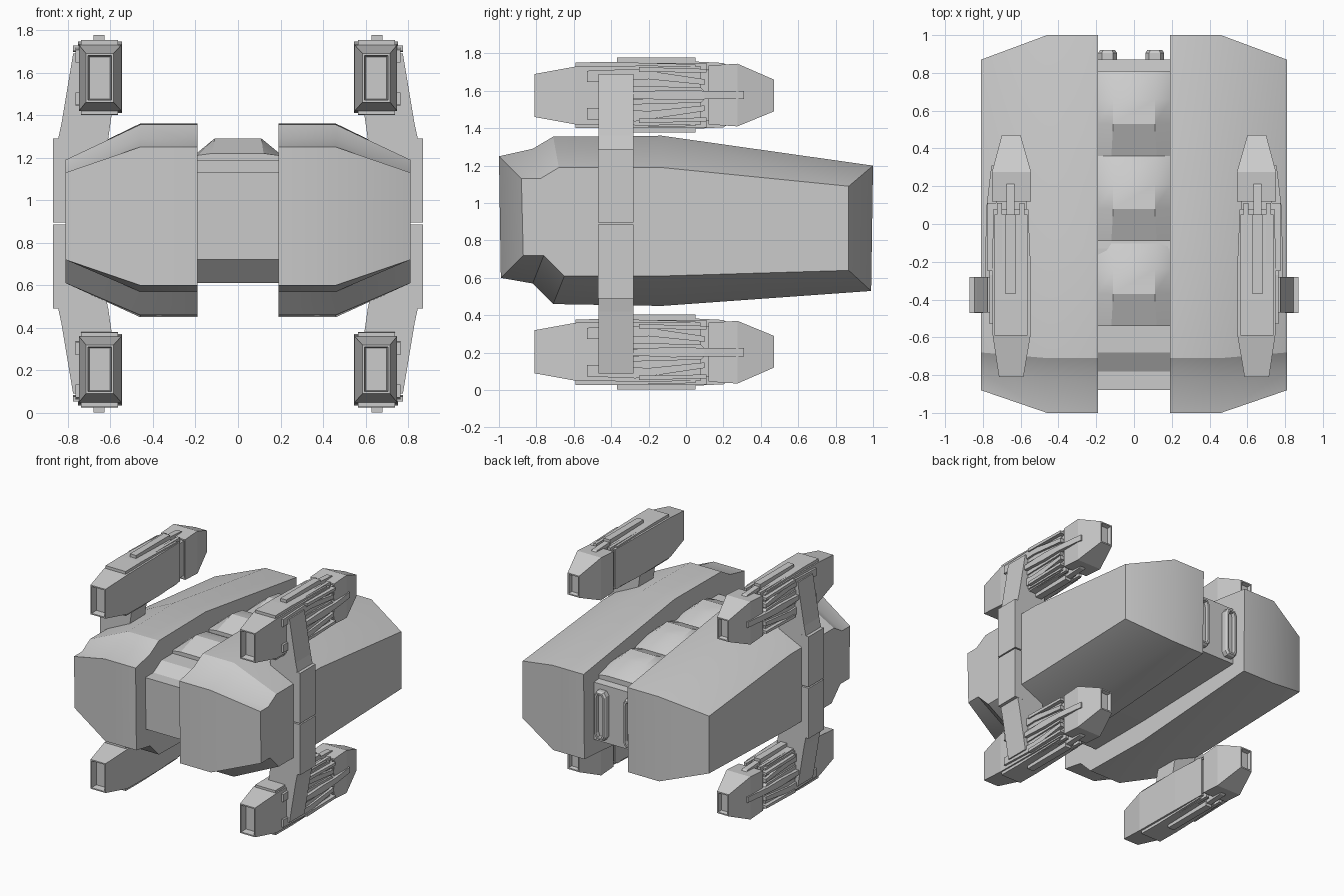
import bpy, bmesh
from mathutils import Vector

if "Cube" in bpy.data.objects:
    bpy.data.objects.remove(bpy.data.objects["Cube"])

MID = 0.89  # height of the horizontal symmetry plane of the pods


def finish(bm, name):
    bmesh.ops.recalc_face_normals(bm, faces=bm.faces[:])
    me = bpy.data.meshes.new(name)
    bm.to_mesh(me)
    bm.free()
    ob = bpy.data.objects.new(name, me)
    bpy.context.collection.objects.link(ob)
    return ob


def loft(name, rings, flip=(1, 1), recess=None):
    """Skin matching rings; flip mirrors in x / about MID; recess sinks the end caps."""
    bm = bmesh.new()
    sx, sz = flip
    rows = [[bm.verts.new((sx * x, y, MID + sz * (z - MID))) for x, y, z in r] for r in rings]
    n = len(rows[0])
    for a, b in zip(rows, rows[1:]):
        for i in range(n):
            bm.faces.new((a[i], a[(i + 1) % n], b[(i + 1) % n], b[i]))
    caps = [bm.faces.new(rows[0]), bm.faces.new(rows[-1])]
    if recess:
        bmesh.ops.recalc_face_normals(bm, faces=bm.faces[:])
        rim, depth = recess
        for f in caps:
            bmesh.ops.inset_region(bm, faces=[f], thickness=rim)
            bm.normal_update()
            d = f.normal * -depth
            bmesh.ops.inset_region(bm, faces=[f], thickness=rim * 0.6)
            for v in f.verts:
                v.co += d
    return finish(bm, name)


def box(name, x, y, z, flip=(1, 1)):
    ring = lambda yy: [(x[0], yy, z[0]), (x[1], yy, z[0]), (x[1], yy, z[1]), (x[0], yy, z[1])]
    return loft(name, [ring(y[0]), ring(y[1])], flip)


def plate(name, yz, x0, x1, flip=(1, 1)):
    return loft(name, [[(x, y, z) for y, z in yz] for x in (x0, x1)], flip)


def smooth(ob, angle=0.45):
    bpy.ops.object.select_all(action='DESELECT')
    bpy.context.view_layer.objects.active = ob
    ob.select_set(True)
    bpy.ops.object.shade_smooth_by_angle(angle=angle)


# Hull side profiles in (y, z)
inner = [(-1, 1.25), (-.82, 1.29), (-.71, 1.355), (-.13, 1.36), (1, 1.2),
         (.99, .53), (-.13, .45), (-.71, .46), (-.82, .57), (-.99, .6)]
outer = [(-.88, 1.13), (-.78, 1.13), (-.68, 1.19), (-.13, 1.19), (.87, 1.09),
         (.87, .64), (-.13, .61), (-.65, .61), (-.76, .72), (-.87, .72)]

# Twin side hulls
for sx, side in ((1, 'right'), (-1, 'left')):
    smooth(loft(side + '_hull', [[(x, y, z) for y, z in p] for x, p in
                                 ((.19, inner), (.46, inner), (.81, outer))], (sx, 1)))

# Central core between the hulls
plate('central_core', outer, -.2, .2)

# Stepped spine modules on top of the core
for i, y in enumerate((-.54, -.09, .36)):
    drop = (0, .005, .045)[i]
    sec = lambda yy, lo, hi, w: [(-.195, yy, 1.0), (-.195, yy, lo - drop), (-w, yy, hi - drop),
                                 (w, yy, hi - drop), (.195, yy, lo - drop), (.195, yy, 1.0)]
    smooth(loft('spine_module_%d' % (i + 1), [sec(y, 1.21, 1.22, .12), sec(y + .17, 1.22, 1.29, .11),
                                             sec(y + .3, 1.21, 1.27, .11),
                                             sec(y + .45, 1.17, 1.18, .12)]))

# Framed rear hatches
for i, x in enumerate((-.14, .11)):
    ring = lambda y, e: [(x + a * (.05 - e), y, .86 + b * (.19 - e) + c * .03)
                         for a, b, c in ((-.6, -1, 0), (.6, -1, 0), (1, -1, 1), (1, 1, -1),
                                         (.6, 1, 0), (-.6, 1, 0), (-1, 1, -1), (-1, -1, 1))]
    loft('rear_hatch_%d' % (i + 1), [ring(.85, 0), ring(.905, 0), ring(.92, .01),
                                     ring(.92, .022), ring(.89, .024)])

# Gun pods, their trim and the pylons carrying them
for sx, side in ((1, 'right'), (-1, 'left')):
    # outer arm band, split by a thin seam at mid height
    for sz, level in ((1, 'upper'), (-1, 'lower')):
        f = (sx, sz)
        tag = '%s_%s_' % (level, side)
        box(tag + 'arm_band', (.8, .87), (-.47, -.28), (.895, 1.29), f)
        pyl = [(.79, 1.15), (.845, 1.29), (.83, 1.36), (.775, 1.69), (.72, 1.69),
               (.70, 1.45), (.59, 1.43), (.61, 1.29), (.63, 1.2)]
        loft(tag + 'pylon', [[(x, y, z) for x, z in pyl] for y in (-.469, -.281)], f)

        sec = lambda y, x0, x1, z0, z1: [(x0, y, z0), (x1, y, z0), (x1, y, z1), (x0, y, z1)]
        # pod body with hollow muzzle
        loft(tag + 'pod_body', [sec(-.81, .585, .715, 1.46, 1.69), sec(-.59, .548, .748, 1.42, 1.73),
                                sec(-.2, .548, .75, 1.415, 1.735), sec(.08, .56, .745, 1.42, 1.73)],
             f, (.014, .05))
        # neck and tapered rear block with hollow exhaust
        box(tag + 'pod_neck', (.57, .73), (.05, .15), (1.44, 1.71), f)
        loft(tag + 'pod_tail', [sec(.12, .545, .752, 1.42, 1.735), sec(.275, .545, .752, 1.41, 1.745),
                                sec(.47, .6, .7, 1.49, 1.66)], f, (.014, .03))
        # top and bottom cover plates and rails
        for up in (1, -1):
            z = lambda h: 1.577 + up * h
            n = 'top' if up > 0 else 'bottom'
            plate(tag + n + '_cover', [(-.59, z(.14)), (-.59, z(.175)), (-.4, z(.177)),
                                       (.05, z(.165)), (.05, z(.14))], .563, .738, f)
            box(tag + n + '_rail', (.627, .68), (-.37, .05), sorted((z(.15), z(.2))), f)
            plate(tag + n + '_rail_tip', [(.04, z(.13)), (.04, z(.18)), (.2, z(.172)), (.25, z(.14))],
                  .632, .675, f)
            for x in (.58, .7):
                box(tag + n + '_cover_strip', (x, x + .025), (-.25, .11), sorted((z(.13), z(.172))), f)
            # wedge armour on the outward face
            plate(tag + n + '_side_armour', [(-.53, z(.07)), (-.53, z(.13)), (-.27, z(.14)), (.1, z(.085)),
                                             (.1, z(.055)), (-.2, z(.085))], .73, .765, f)
            plate(tag + n + '_side_strip', [(-.25, z(.125)), (-.25, z(.15)), (.11, z(.14)), (.11, z(.12))],
                  .73, .775, f)
            plate(tag + n + '_side_blade', [(-.28, z(.02)), (-.28, z(.05)), (.08, z(.04)), (.1, z(.02))],
                  .73, .76, f)
        # long side spar
        loft(tag + 'side_spar', [sec(-.28, .73, .785, 1.56, 1.595), sec(-.07, .73, .785, 1.55, 1.605),
                                 sec(.1, .73, .78, 1.555, 1.6), sec(.31, .7, .755, 1.555, 1.6)], f)
